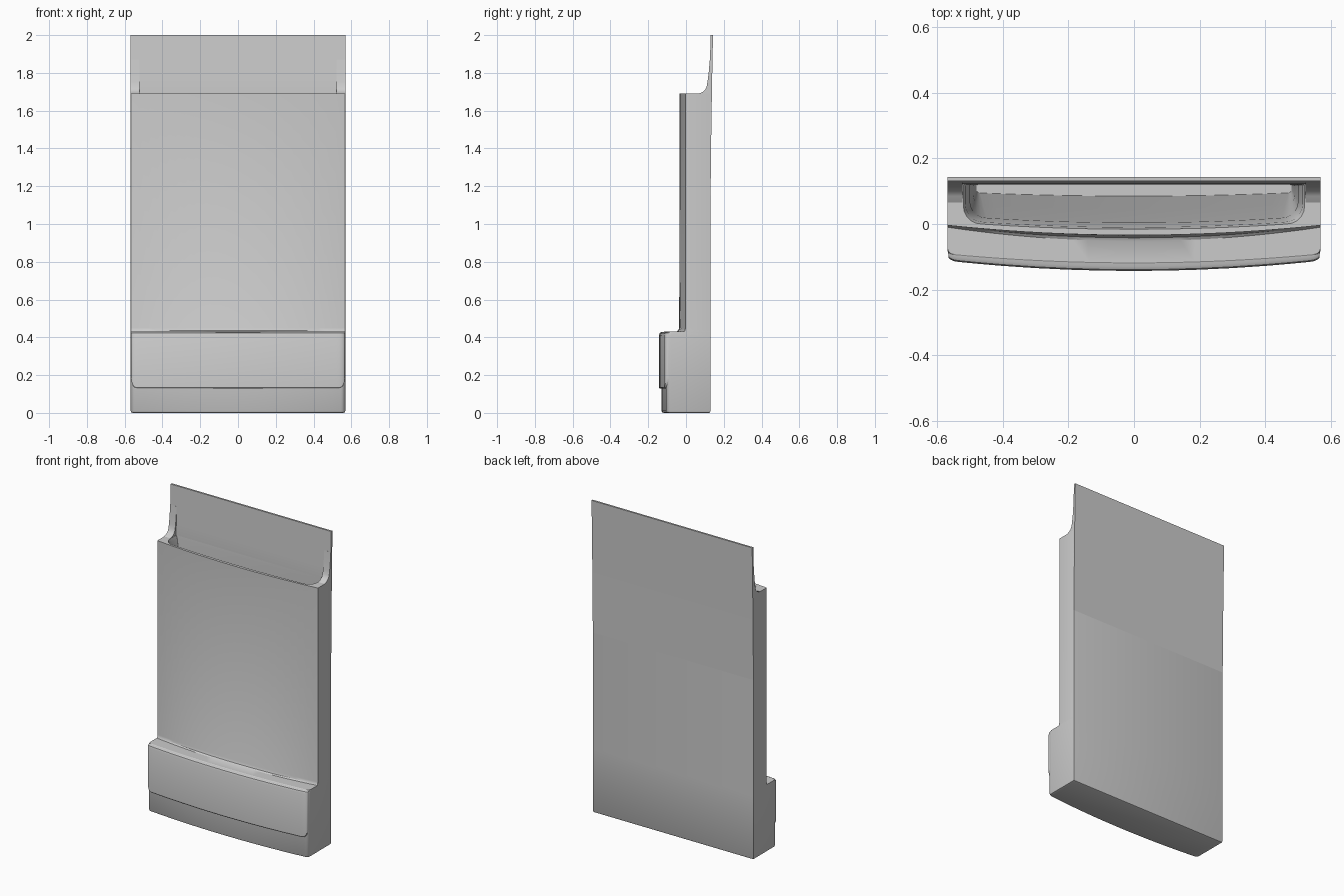
import bpy, bmesh, math

if "Cube" in bpy.data.objects:
    bpy.data.objects.remove(bpy.data.objects["Cube"])

W = 0.568  # half width


def finish(name, bm):
    bmesh.ops.recalc_face_normals(bm, faces=bm.faces)
    me = bpy.data.meshes.new(name)
    bm.to_mesh(me)
    bm.free()
    ob = bpy.data.objects.new(name, me)
    bpy.context.collection.objects.link(ob)
    bpy.ops.object.select_all(action='DESELECT')
    ob.select_set(True)
    bpy.context.view_layer.objects.active = ob
    bpy.ops.object.shade_smooth_by_angle(angle=math.radians(32))
    return ob


def bow(x, w, edge, mid):
    return edge + (mid - edge) * (1 - (x / w) ** 2)


def outline(w, edge, mid, back, r, rb):
    """Plan outline: straight back, bowed front, rounded corners."""
    half = []
    for i in range(5):
        a = math.radians(90 - 22.5 * i)
        half.append((w - rb + rb * math.cos(a), back - rb + rb * math.sin(a)))
    y0 = bow(w - r, w, edge, mid) + r
    for i in range(6):
        a = math.radians(-18 * i)
        half.append((w - r + r * math.cos(a), y0 + r * math.sin(a)))
    for i in range(1, 13):
        x = (w - r) * (1 - i / 12)
        half.append((x, bow(x, w, edge, mid)))
    return half + [(-x, y) for x, y in reversed(half[:-1])]


def loft(name, sections):
    bm = bmesh.new()
    rings = [[bm.verts.new((x, y, z)) for x, y in outline(*s)] for z, *s in sections]
    n = len(rings[0])
    for a, b in zip(rings, rings[1:]):
        for i in range(n):
            j = (i + 1) % n
            bm.faces.new((a[i], a[j], b[j], b[i]))
    bm.faces.new(rings[0])
    bm.faces.new(rings[-1])
    return finish(name, bm)


def extrude_x(name, profile, x0, x1):
    bm = bmesh.new()
    a = [bm.verts.new((x0, y, z)) for y, z in profile]
    b = [bm.verts.new((x1, y, z)) for y, z in profile]
    bm.faces.new(a)
    bm.faces.new(b)
    for i in range(len(a)):
        j = (i + 1) % len(a)
        bm.faces.new((a[i], a[j], b[j], b[i]))
    return finish(name, bm)


# Body: base block, stepped-back bowed front, rim and tapering pocket
loft("holder_body", [
    # z, half width, front edge y, front middle y, back y, front r, back r
    (0.000, W - .010, -.092, -.118, .122, .020, .003),
    (0.003, W - .003, -.099, -.127, .127, .022, .003),
    (0.010, W, -.103, -.130, .130, .024, .003),
    (0.410, W, -.103, -.130, .130, .024, .003),
    (0.424, W, -.099, -.126, .130, .022, .003),
    (0.430, W, -.090, -.117, .130, .018, .003),
    (0.430, W, -.010, -.052, .130, .003, .003),
    (0.436, W, -.006, -.042, .130, .003, .003),
    (0.450, W, -.004, -.036, .130, .003, .003),
    (1.690, W, -.004, -.034, .130, .003, .003),
    (1.690, .520, .004, -.016, .120, .055, .004),
    (1.670, .514, .010, -.010, .120, .055, .004),
    (1.550, .500, .022, .004, .120, .050, .004),
    (0.900, .490, .060, .045, .120, .030, .004),
    (0.200, .480, .095, .085, .120, .010, .004),
])

# Back plate rising above the pocket, leaning slightly backwards
extrude_x("back_plate", [
    (.130, 1.15), (.134, 1.50), (.138, 1.75), (.143, 2.0), (.131, 2.0),
    (.127, 1.88), (.122, 1.76), (.120, 1.69), (.121, 1.66), (.122, 1.15)], -W, W)

# Fillets joining the rim to the back plate on both sides
for side, s in (("left", -1), ("right", 1)):
    extrude_x("rim_fillet_" + side, [
        (.128, 1.685), (.060, 1.685), (.065, 1.690), (.085, 1.697), (.100, 1.709),
        (.109, 1.727), (.114, 1.755), (.120, 1.80), (.126, 1.87), (.130, 1.87)],
        s * .522, s * W)

# Raised bowed front panel with rounded lower corners
bm = bmesh.new()
cols = []
xs = [0, .1, .2, .3, .4, .47, .52, .535, .545, .553, .559, .563, .566]
R = 0.03
for x in [-v for v in reversed(xs[1:])] + xs:
    t = max(0, (abs(x) - (.566 - R)) / R)
    lift = 1 - math.sqrt(max(0, 1 - t * t))
    front = bow(x, W, -.112, -.143) + .012 * lift
    back = -.085
    lo, hi = .13 + .055 * lift, .428
    pts = [(back, lo), (front + .003, lo), (front, lo + .004),
           (front, hi - .016), (front + .004, hi - .005), (front + .014, hi), (back, hi)]
    cols.append([bm.verts.new((x, y, z)) for y, z in pts])
for a, b in zip(cols, cols[1:]):
    for i in range(len(a)):
        j = (i + 1) % len(a)
        bm.faces.new((a[i], a[j], b[j], b[i]))
bm.faces.new(cols[0])
bm.faces.new(cols[-1])
finish("front_panel", bm)
